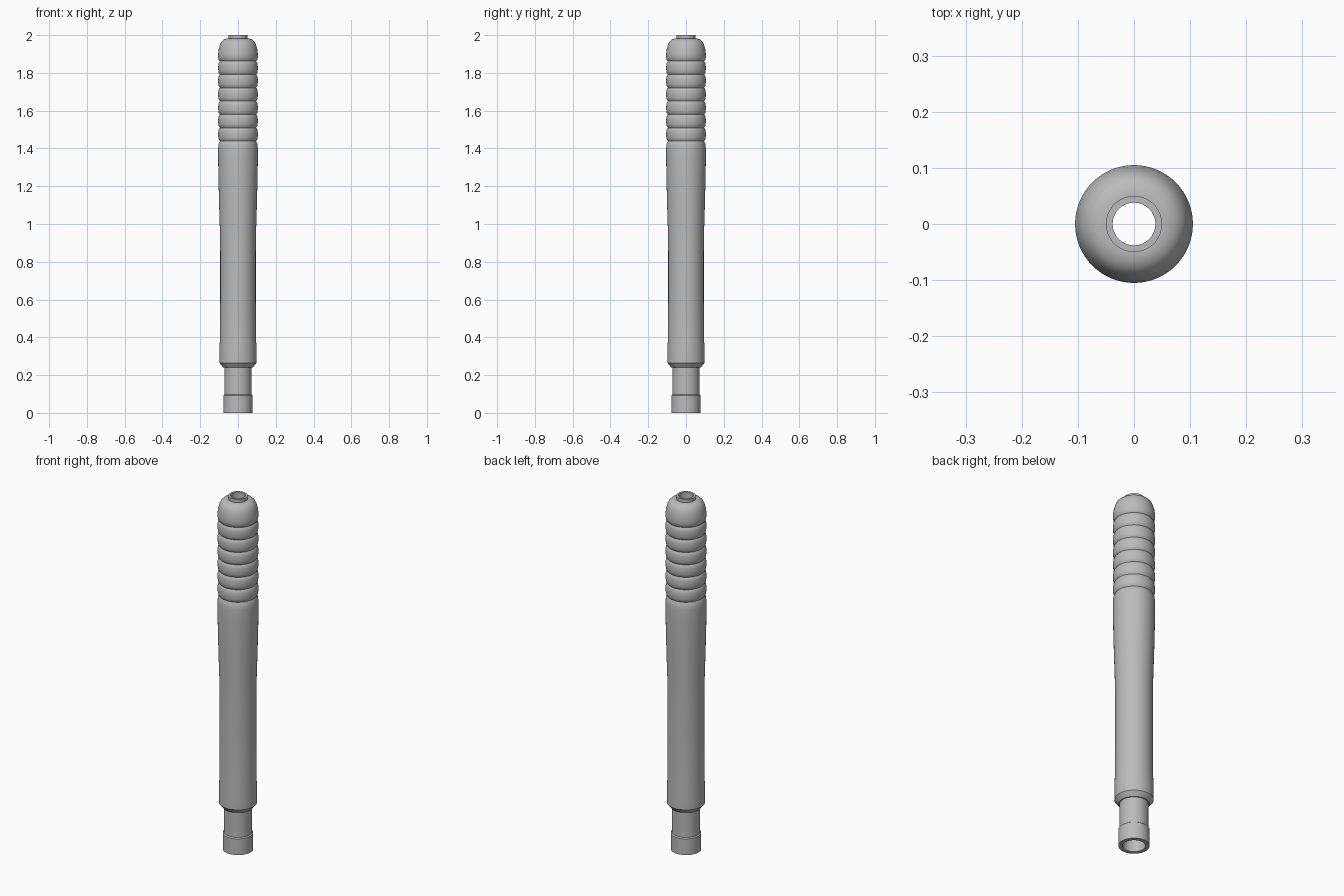
import bpy, bmesh, math

cube = bpy.data.objects.get("Cube")
if cube:
    bpy.data.objects.remove(cube)

SEGMENTS = 64

grey = bpy.data.materials.new("plain grey")
grey.use_nodes = True
colour = (0.5, 0.5, 0.5, 1)
grey.diffuse_color = colour
grey.node_tree.nodes["Principled BSDF"].inputs["Base Color"].default_value = colour


def lathe(name, profile):
    """Revolve a closed (radius, z) profile around the z axis."""
    bm = bmesh.new()
    rings = []
    for r, z in profile:
        ring = []
        for i in range(SEGMENTS):
            a = math.tau * i / SEGMENTS
            ring.append(bm.verts.new((r * math.cos(a), r * math.sin(a), z)))
        rings.append(ring)
    for k, low in enumerate(rings):
        high = rings[(k + 1) % len(rings)]
        for i in range(SEGMENTS):
            j = (i + 1) % SEGMENTS
            bm.faces.new((low[i], low[j], high[j], high[i]))
    bmesh.ops.recalc_face_normals(bm, faces=bm.faces)
    mesh = bpy.data.meshes.new(name)
    bm.to_mesh(mesh)
    bm.free()
    mesh.materials.append(grey)
    obj = bpy.data.objects.new(name, mesh)
    bpy.context.collection.objects.link(obj)
    bpy.ops.object.select_all(action="DESELECT")
    obj.select_set(True)
    bpy.context.view_layer.objects.active = obj
    bpy.ops.object.shade_smooth_by_angle(angle=math.radians(35))
    return obj


# Collar, neck, chamfered shoulder and tapering grip
profile = [
    (0.078, 0), (0.078, 0.092), (0.072, 0.097), (0.072, 0.24),
    (0.078, 0.24), (0.098, 0.265), (0.098, 0.34), (0.0955, 0.40),
    (0.094, 0.60), (0.094, 0.85), (0.096, 0.97), (0.100, 1.10),
    (0.103, 1.22), (0.105, 1.33), (0.105, 1.40), (0.103, 1.425),
]

# Six rounded ribs separated by grooves
groove, rib_height, ribs = 1.439, 0.0705, 6
for n in range(ribs):
    for s in range(8):
        t = s / 8
        bulge = math.sqrt(max(0, 1 - (2 * t - 1) ** 2))
        profile.append((0.096 + 0.009 * bulge, groove + rib_height * (n + t)))

# Domed cap and short nozzle
profile += [
    (0.096, 1.862), (0.102, 1.869), (0.105, 1.885), (0.105, 1.902),
    (0.102, 1.925), (0.096, 1.948), (0.088, 1.965), (0.076, 1.976),
    (0.060, 1.982), (0.050, 1.982), (0.050, 2.0),
]

# Through bore, wider at the lower end
profile += [(0.038, 2.0), (0.038, 0.265), (0.057, 0.24), (0.057, 0)]

lathe("hollow_handle", profile)
